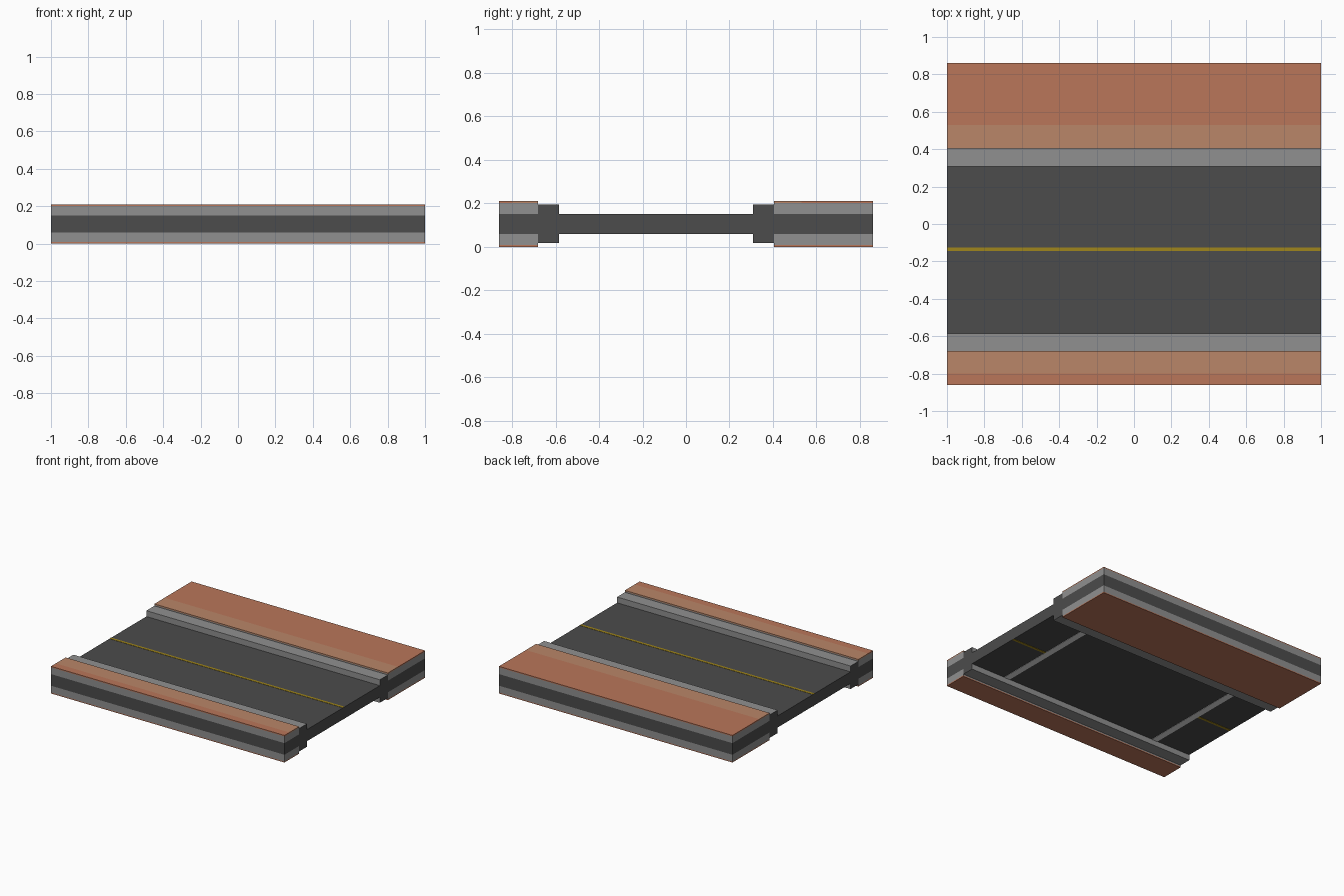
import bpy
import bmesh
from mathutils import Vector

cube = bpy.data.objects.get("Cube")
if cube:
    bpy.data.objects.remove(cube, do_unlink=True)


def material(name, *srgb):
    """Flat material from 0-255 display values."""
    rgb = [((c / 255 + 0.055) / 1.055) ** 2.4 for c in srgb]
    mat = bpy.data.materials.new(name)
    mat.use_nodes = True
    mat.diffuse_color = (*rgb, 1)
    bsdf = mat.node_tree.nodes["Principled BSDF"]
    bsdf.inputs["Base Color"].default_value = (*rgb, 1)
    return mat


asphalt = material("asphalt", 76, 76, 76)
concrete = material("concrete", 144, 144, 144)
brick = material("brick_red", 186, 118, 90)
tan = material("tan_paving", 186, 134, 104)
yellow = material("line_yellow", 160, 134, 28)
white = material("line_white", 240, 240, 240)


def box(name, x, y, z, mat, end_mat=None):
    """Box between (low, high) ranges; end_mat colours the faces along x."""
    bm = bmesh.new()
    bmesh.ops.create_cube(bm, size=1)
    for v in bm.verts:
        v.co = Vector([(lo + hi) / 2 + c * (hi - lo)
                       for c, (lo, hi) in zip(v.co, (x, y, z))])
    bm.normal_update()
    mesh = bpy.data.meshes.new(name)
    mesh.materials.append(mat)
    if end_mat:
        mesh.materials.append(end_mat)
        for f in bm.faces:
            f.material_index = int(abs(f.normal.x) > 0.5)
    bm.to_mesh(mesh)
    bm.free()
    obj = bpy.data.objects.new(name, mesh)
    bpy.context.collection.objects.link(obj)
    return obj


LENGTH = (-1, 1)
ROAD_LOW, ROAD_HIGH = 0.06, 0.15
FRONT, BACK = -0.86, 0.86
KERB_FRONT, KERB_BACK = (-0.68, -0.585), (0.307, 0.405)
ROAD = (KERB_FRONT[1], KERB_BACK[0])
PAINT = 0.002

# Road slab and the kerbs beside it
box("road", LENGTH, ROAD, (ROAD_LOW, ROAD_HIGH), asphalt)
for side, span in (("front", KERB_FRONT), ("back", KERB_BACK)):
    box(side + "_kerb", LENGTH, span, (0.017, 0.195), concrete, asphalt)

# Layered pavements: the two-tone paving lies on top only
for side, outer, seam, inner in (("front", FRONT, -0.80, KERB_FRONT[0]),
                                 ("back", BACK, 0.53, KERB_BACK[1])):
    whole = sorted((outer, inner))
    layers = (("bottom_paving", 0, 0.008, brick),
              ("lower_concrete", 0.008, ROAD_LOW, concrete),
              ("base", ROAD_LOW, ROAD_HIGH, asphalt),
              ("upper_concrete", ROAD_HIGH, 0.202, concrete))
    for name, low, high, mat in layers:
        box(f"{side}_{name}", LENGTH, whole, (low, high), mat)
    for name, span, mat in (("outer_paving", (outer, seam), brick),
                            ("inner_paving", (seam, inner), tan)):
        box(f"{side}_{name}", LENGTH, sorted(span), (0.202, 0.21), mat)

# Painted centre line on the upper side
LINE = (-0.145, -0.125)
box("centre_line", LENGTH, LINE, (ROAD_HIGH, ROAD_HIGH + PAINT), yellow)

# Stop lines and short centre lines on the underside
under = (ROAD_LOW - PAINT, ROAD_LOW)
for side, s in (("left", 1), ("right", -1)):
    box(side + "_stop_line", sorted((s * 0.655, s * 0.705)), ROAD, under, white)
    box(side + "_under_line", sorted((s * 0.705, s)), LINE, under, yellow)
